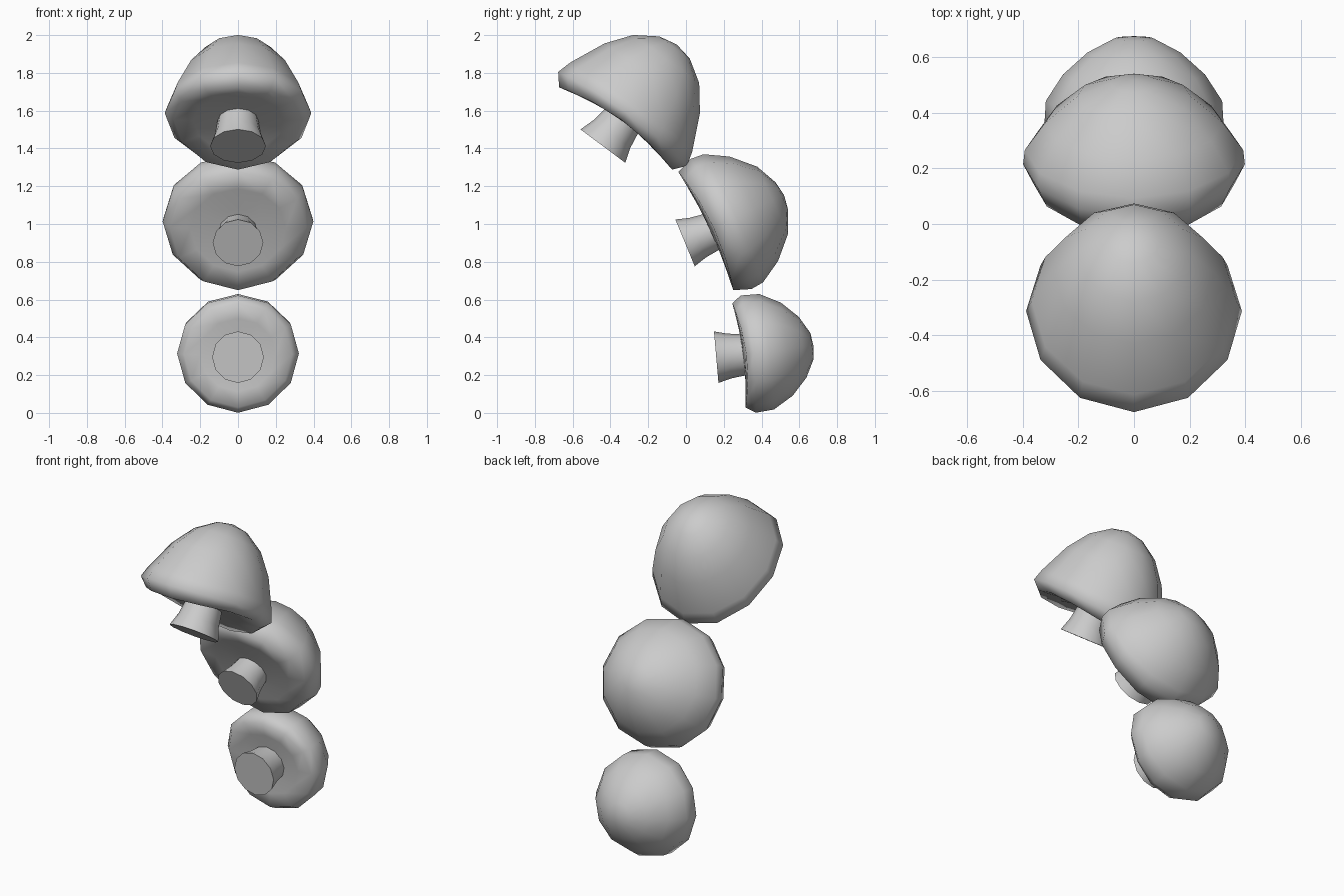
import bpy, bmesh, math
from mathutils import Matrix, Vector

if "Cube" in bpy.data.objects:
    bpy.data.objects.remove(bpy.data.objects["Cube"])

SIDES = 12


def frame(center, axis):
    """Local z follows the mushroom axis, which lies in the y-z plane."""
    z = Vector((0, axis[0], axis[1])).normalized()
    y = Vector((0, z.z, -z.y))
    x = Vector((1, 0, 0))
    m = Matrix((x, y, z)).transposed().to_4x4()
    m.translation = Vector((0, center[0], center[1]))
    return m


def lathe(name, profile, matrix, xscale=1.0, angle=60):
    """Revolve (radius, height, side lift) points; radius 0 makes a pole."""
    bm = bmesh.new()
    rings = []
    for r, h, lift in profile:
        if r == 0:
            rings.append([bm.verts.new((0, 0, h))])
            continue
        ring = []
        for i in range(SIDES):
            a = 2 * math.pi * i / SIDES
            s = math.sin(a)
            ring.append(bm.verts.new((r * xscale * s, r * math.cos(a), h + lift * s * s)))
        rings.append(ring)
    for lo, hi in zip(rings, rings[1:]):
        for i in range(SIDES):
            j = (i + 1) % SIDES
            quad = [lo[i % len(lo)], lo[j % len(lo)], hi[j % len(hi)], hi[i % len(hi)]]
            bm.faces.new(list(dict.fromkeys(quad)))
    for ring in (rings[0], rings[-1]):
        if len(ring) > 1:
            bm.faces.new(ring)
    bmesh.ops.recalc_face_normals(bm, faces=bm.faces)
    bm.transform(matrix)
    mesh = bpy.data.meshes.new(name)
    bm.to_mesh(mesh)
    bm.free()
    ob = bpy.data.objects.new(name, mesh)
    bpy.context.collection.objects.link(ob)
    bpy.ops.object.select_all(action='DESELECT')
    ob.select_set(True)
    bpy.context.view_layer.objects.active = ob
    bpy.ops.object.shade_smooth_by_angle(angle=math.radians(angle))


def mushroom(tag, center, axis, dome, xscale, lift, base, top, r0, r1):
    # cap: shallow underside, saddle-shaped rim, then the dome
    rim_r, rim_h = dome[0]
    under = [(0, 0.03, 0), (rim_r * 0.35, 0.022, 0),
             (rim_r * 0.7, (0.022 + rim_h) / 2, lift * 0.5)]
    outer = [(r, h, lift * max(0, 1 - i * 0.3)) for i, (r, h) in enumerate(dome)]
    lathe(tag + "_cap", under + outer, frame(center, axis), xscale, 85)
    # stem: flared foot, its upper end buried in the cap
    d = Vector((top[0] - base[0], top[1] - base[1]))
    n = d.length
    lathe(tag + "_stem", [(r0, 0, 0), (r0 * 0.4 + r1 * 0.6, n * 0.5, 0), (r1, n * 1.2, 0)],
          frame(base, d), 1.0, 40)


# upper, middle and lower mushroom, curving down and backward
mushroom("upper", (-0.355, 1.53), (0.59, 0.81),
         [(0.37, -0.03), (0.422, 0.033), (0.40, 0.11), (0.312, 0.30),
          (0.216, 0.425), (0.10, 0.50), (0, 0.52)],
         0.92, 0.055, (-0.44, 1.4125), (-0.345, 1.54), 0.148, 0.105)
mushroom("middle", (0.105, 0.9625), (0.907, 0.421),
         [(0.345, 0.0), (0.38, 0.09), (0.374, 0.16), (0.305, 0.28),
          (0.195, 0.39), (0.08, 0.443), (0, 0.456)],
         1.05, 0.045, (-0.005, 0.90), (0.128, 0.955), 0.134, 0.10)
mushroom("lower", (0.28, 0.305), (0.992, 0.126),
         [(0.278, 0.0), (0.313, 0.05), (0.308, 0.148), (0.248, 0.256),
          (0.162, 0.34), (0.07, 0.39), (0, 0.398)],
         1.03, 0.04, (0.16, 0.295), (0.298, 0.307), 0.137, 0.107)
